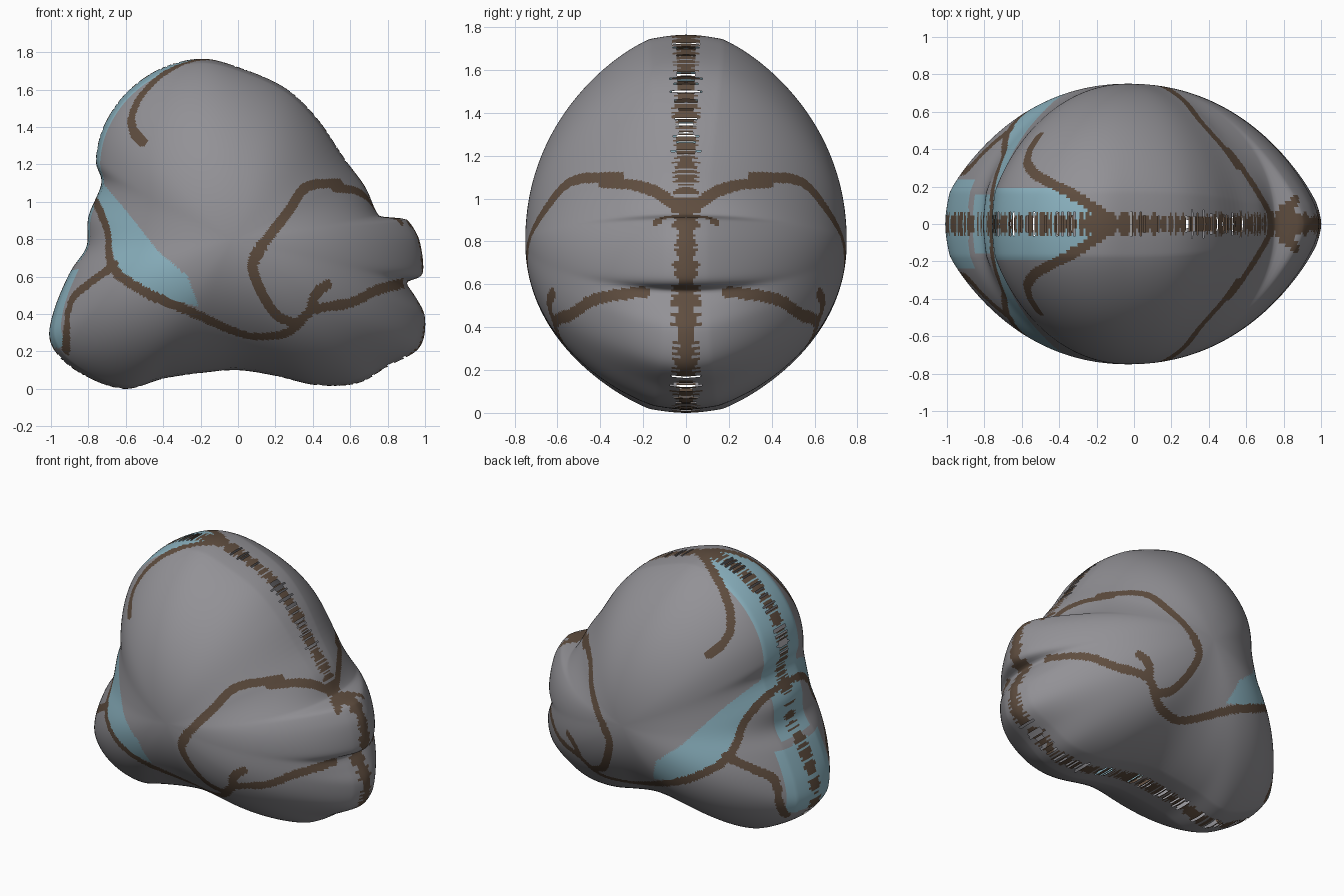
import bpy, bmesh, math, random
from mathutils import Vector, kdtree

random.seed(4)
if "Cube" in bpy.data.objects:
    bpy.data.objects.remove(bpy.data.objects["Cube"])

CX, CZ, HALF = -0.03, 0.8, 0.75
COLS, RINGS = 560, 100

# Side outline of the body
OUTLINE = [(.88, .92), (.95, .84), (.98, .75), (.99, .63), (.96, .59), (.9, .57), (.95, .49),
           (1, .38), (.97, .22), (.8, .12), (.64, .03), (.42, .02), (.2, .07), (0, .1),
           (-.2, .085), (-.4, .055), (-.62, 0), (-.87, .1), (-1, .24), (-.99, .4), (-.9, .62),
           (-.81, .76), (-.8, .92), (-.73, 1.1), (-.76, 1.22), (-.72, 1.4), (-.6, 1.58),
           (-.42, 1.71), (-.2, 1.765), (0, 1.72), (.25, 1.61), (.42, 1.45), (.57, 1.23),
           (.68, 1.08), (.76, .92)]

# Painted lines seen from the side
SIDE_LINES = [
    [(-.77, 1.02), (-.7, .85), (-.67, .65), (-.5, .52), (-.27, .42), (0, .3), (.15, .28),
     (.28, .31), (.4, .42), (.6, .46), (.75, .53), (.88, .565)],
    [(-.66, .66), (-.8, .56), (-.9, .45), (-.92, .2)],
    [(.39, .43), (.42, .51), (.48, .56)],
    [(.55, 1.1), (.37, 1.08), (.27, .95), (.1, .72), (.09, .6), (.2, .4), (.33, .35)],
]
# Painted lines that run over the edge of the body
EDGE_LINES = [
    [(-.13, -.03, 1.76), (-.3, -.14, 1.73), (-.5, -.25, 1.6), (-.58, -.33, 1.47),
     (-.57, -.42, 1.38), (-.51, -.48, 1.32)],
    [(.55, -.42, 1.1), (.65, -.25, 1.08), (.7, -.13, 1.03), (.75, -.04, .97)],
    [(.78, -.03, .92), (.87, -.14, .9)],
]
BLUE_PATCH = [(-.74, 1.12), (-.62, .98), (-.43, .74), (-.27, .6), (-.21, .44), (-.4, .48),
              (-.65, .62), (-.68, .8), (-.77, 1.0)]


def material(name, rgb):
    m = bpy.data.materials.new(name)
    m.use_nodes = True
    m.diffuse_color = (*rgb, 1)
    m.node_tree.nodes["Principled BSDF"].inputs["Base Color"].default_value = (*rgb, 1)
    return m


def smooth(values, width):
    n = len(values)
    offsets = range(-width, width + 1)
    return [sum(values[(i + k) % n] for k in offsets) / len(offsets) for i in range(n)]


def spline(points, steps, closed=False):
    """Rounded path through the points."""
    pts = [Vector(p) for p in points]
    pts = [pts[-1], *pts, pts[0], pts[1]] if closed else [pts[0], *pts, pts[-1]]
    path = []
    for a, b, c, d in zip(pts, pts[1:], pts[2:], pts[3:]):
        for s in range(steps):
            t = s / steps
            path.append(b + ((c - a) * t + (2 * a - 5 * b + 4 * c - d) * t ** 2
                             + (3 * b - a - 3 * c + d) * t ** 3) / 2)
    return path


def outline_radii():
    """Ray lengths from the centre to the outline, one for each column."""
    centre = Vector((CX, CZ))
    rays = [p - centre for p in spline(OUTLINE, 6, True)]
    polar = sorted((math.atan2(p.y, p.x) % math.tau, p.length) for p in rays)
    polar.append((polar[0][0] + math.tau, polar[0][1]))
    radii = []
    for j in range(COLS):
        a = math.tau * j / COLS
        if a < polar[0][0]:
            a += math.tau
        for (a0, r0), (a1, r1) in zip(polar, polar[1:]):
            if a0 <= a <= a1:
                radii.append(r0 + (r1 - r0) * (a - a0) / max(a1 - a0, 1e-6))
                break
    return radii


def inside(x, z, poly):
    hit = False
    for (x0, z0), (x1, z1) in zip(poly, poly[1:] + poly[:1]):
        if (z0 > z) != (z1 > z) and x < x0 + (z - z0) * (x1 - x0) / (z1 - z0):
            hit = not hit
    return hit


def tree_of(points):
    tree = kdtree.KDTree(len(points))
    for i, p in enumerate(points):
        tree.insert(p, i)
    tree.balance()
    return tree


# Body half: rings shrink from the outline to the fullest point
raw = outline_radii()
sharp = smooth(raw, 1)
soft = smooth(smooth(raw, 14), 14)
bm = bmesh.new()
rings = []
for i in range(RINGS):
    t = 1 - (i / RINGS) ** 1.6
    blend = t ** 8
    ring = []
    for j in range(COLS):
        a = math.tau * j / COLS
        r = t * (soft[j] * (1 - blend) + sharp[j] * blend)
        rim = .1 - .08 * max(0, math.cos(a)) ** 2
        y = rim * min(1, (1 - t) / .02) ** .5 + (HALF - rim) * (1 - t ** 2.1) ** .7
        ring.append(bm.verts.new((CX + r * math.cos(a), -y, CZ + r * math.sin(a))))
    rings.append(ring)
column = {}
for outer, inner in zip(rings, rings[1:]):
    for j in range(COLS):
        k = (j + 1) % COLS
        column[bm.faces.new((outer[j], outer[k], inner[k], inner[j]))] = j
pole = bm.verts.new((CX, -HALF, CZ))
for j in range(COLS):
    column[bm.faces.new((rings[-1][j], rings[-1][(j + 1) % COLS], pole))] = j

# Lay the line paths on the surface
spots = [v.co.copy() for v in bm.verts]
side_tree = tree_of([(p.x, 0, p.z) for p in spots])
solid_tree = tree_of(spots)
samples = []
for lines, tree in ((SIDE_LINES, side_tree), (EDGE_LINES, solid_tree)):
    for line in lines:
        for p in spline(line, 24):
            target = p if len(p) == 3 else Vector((p.x, 0, p.y))
            near = [spots[hit[1]] for hit in tree.find_n(target, 4)]
            samples.append(sum(near, Vector()) / len(near))
painted = tree_of(samples)

# Colour faces by rule: 0 grey, 1 brown, 2 blue; the seam is ragged and slit
seam_width = [random.uniform(.03, .07) for _ in range(COLS)]
seam_roll = [random.random() for _ in range(COLS)]
slits = []
for f, j in column.items():
    c = f.calc_center_median()
    f.smooth = True
    depth = -c.y
    back_strip = c.z > 1.05 and depth < min(.19, (-.14 - c.x) * .85)
    middle_spot = c.x < -.7 and .68 < c.z <= 1.05 and depth < .15
    lower_strip = c.x < -.8 and .22 < c.z < .64 and depth < .24
    if back_strip or middle_spot or lower_strip or inside(c.x, c.z, BLUE_PATCH):
        f.material_index = 2
    if painted.find(c)[2] < .027:
        f.material_index = 1
    if depth < seam_width[j]:
        solid = (c.x > .3 and .2 < c.z < 1) or (abs(c.x + .16) < .11 and c.z > 1)
        if solid or seam_roll[j] < .65:
            f.material_index = 1
        if not solid and seam_roll[j] > .75 and (c.z > 1.2 or c.z < .2):
            slits.append(f)
bmesh.ops.delete(bm, geom=slits, context="FACES")

mesh = bpy.data.meshes.new("body")
bm.to_mesh(mesh)
bm.free()
for m in (material("grey", (.29, .285, .305)), material("brown", (.115, .075, .05)),
          material("pale_blue", (.26, .45, .53))):
    mesh.materials.append(m)
body = bpy.data.objects.new("body", mesh)
bpy.context.collection.objects.link(body)
mirror = body.modifiers.new("mirror", "MIRROR")
mirror.use_axis = (False, True, False)
mirror.merge_threshold = .0005
